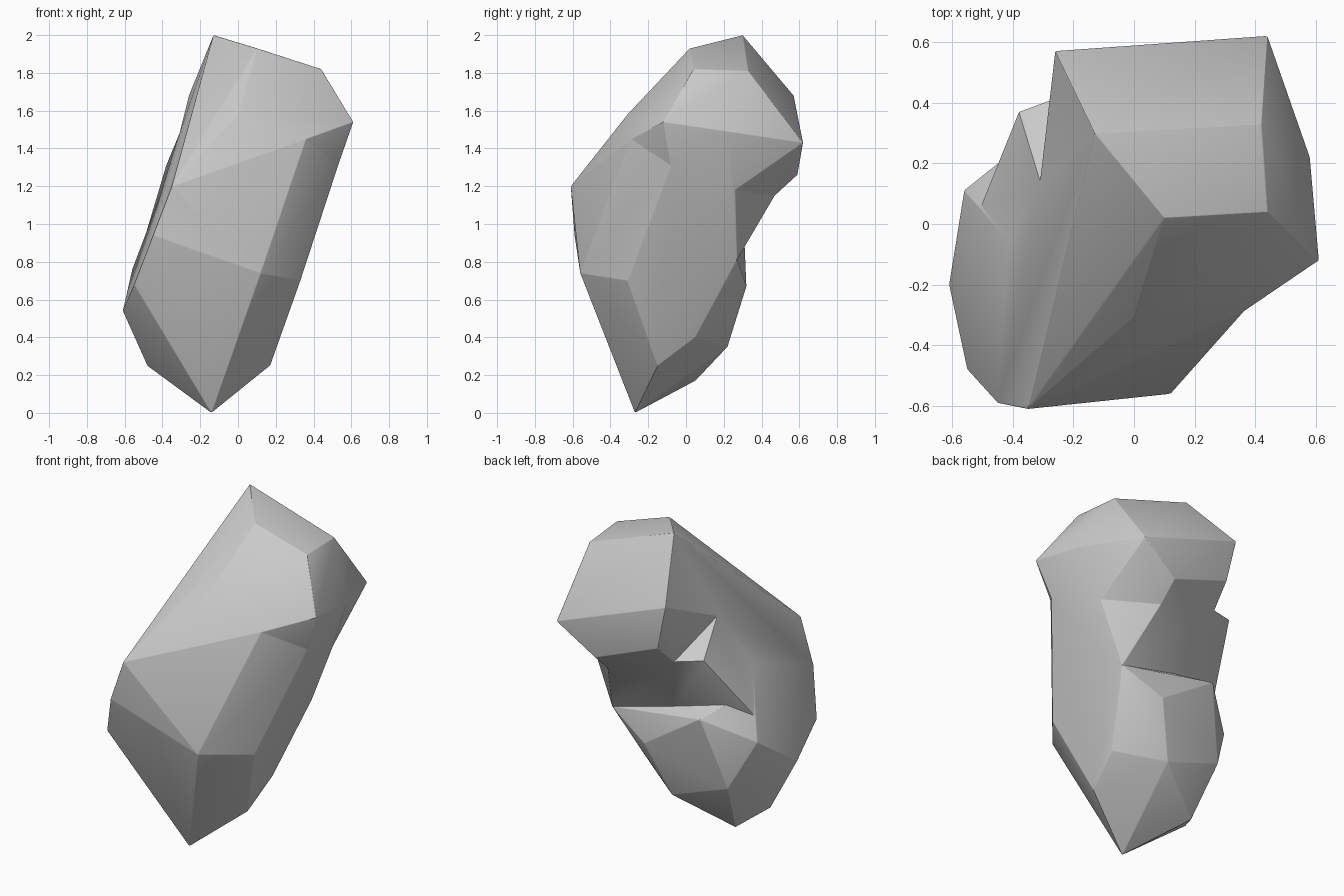
import bpy, bmesh, math

if "Cube" in bpy.data.objects:
    bpy.data.objects.remove(bpy.data.objects["Cube"])

# Corner points where the faceted lumps of the rock meet
brow = [(0, -.31, 1.58), (.36, -.29, 1.45), (.53, -.08, 1.31), (-.35, -.61, 1.20)]
neck = [(.46, .26, 1.18), (.20, .47, 1.15), (-.22, .43, 1.285), (-.31, .14, 1.48)]
waist = [(-.45, -.59, .94), (.12, -.56, .74), (.33, -.31, .70), (.31, .27, .81),
         (-.09, .25, .91), (-.46, 0, 1.02), (-.55, -.48, .68), (-.61, -.20, .54)]

# Corners belonging to a single lump
crown = [(-.13, .30, 2.0), (.42, .33, 1.81), (.10, .02, 1.93), (.44, .04, 1.82),
         (.58, .22, 1.49), (.61, -.12, 1.54), (-.26, .57, 1.68), (.44, .62, 1.43),
         (.20, .59, 1.26), (-.20, .56, 1.41), (.46, .37, 1.29)]
ledge = [(-.38, .37, 1.31)]
base = [(.17, -.15, .25), (.20, .05, .40), (.06, .32, .67), (-.06, .22, .35),
        (-.43, .21, .48), (-.56, .11, .76), (-.31, .31, .91),
        (-.48, -.13, .25), (-.37, .05, .17), (-.14, -.27, 0)]


def hull(name, points):
    bm = bmesh.new()
    for p in points:
        bm.verts.new(p)
    res = bmesh.ops.convex_hull(bm, input=bm.verts)
    loose = [v for v in bm.verts if not v.link_faces]
    bmesh.ops.delete(bm, geom=loose, context='VERTS')
    bmesh.ops.recalc_face_normals(bm, faces=bm.faces)
    mesh = bpy.data.meshes.new(name)
    bm.to_mesh(mesh)
    bm.free()
    ob = bpy.data.objects.new(name, mesh)
    bpy.context.collection.objects.link(ob)
    return ob


def apply(ob, mod):
    bpy.context.view_layer.objects.active = ob
    bpy.ops.object.modifier_apply(modifier=mod.name)


# Three lumps fused into one rock
rock = hull("rock", brow + neck + waist + ledge)
for part in (hull("upper_lump", brow + neck + crown),
             hull("lower_lump", waist + base)):
    m = rock.modifiers.new("fuse", 'BOOLEAN')
    m.operation = 'UNION'
    m.solver = 'EXACT'
    m.object = part
    apply(rock, m)
    bpy.data.objects.remove(part)

# Merge nearly flat facets and lightly soften the edges
bm = bmesh.new()
bm.from_mesh(rock.data)
bmesh.ops.remove_doubles(bm, verts=bm.verts, dist=.004)
bmesh.ops.dissolve_limit(bm, angle_limit=math.radians(5), verts=bm.verts, edges=bm.edges)
bm.to_mesh(rock.data)
bm.free()
b = rock.modifiers.new("soft_edges", 'BEVEL')
b.width = .01
b.segments = 2
b.limit_method = 'ANGLE'
b.angle_limit = math.radians(15)
apply(rock, b)

bpy.ops.object.select_all(action='DESELECT')
rock.select_set(True)
bpy.context.view_layer.objects.active = rock
bpy.ops.object.shade_smooth_by_angle(angle=math.radians(20))
